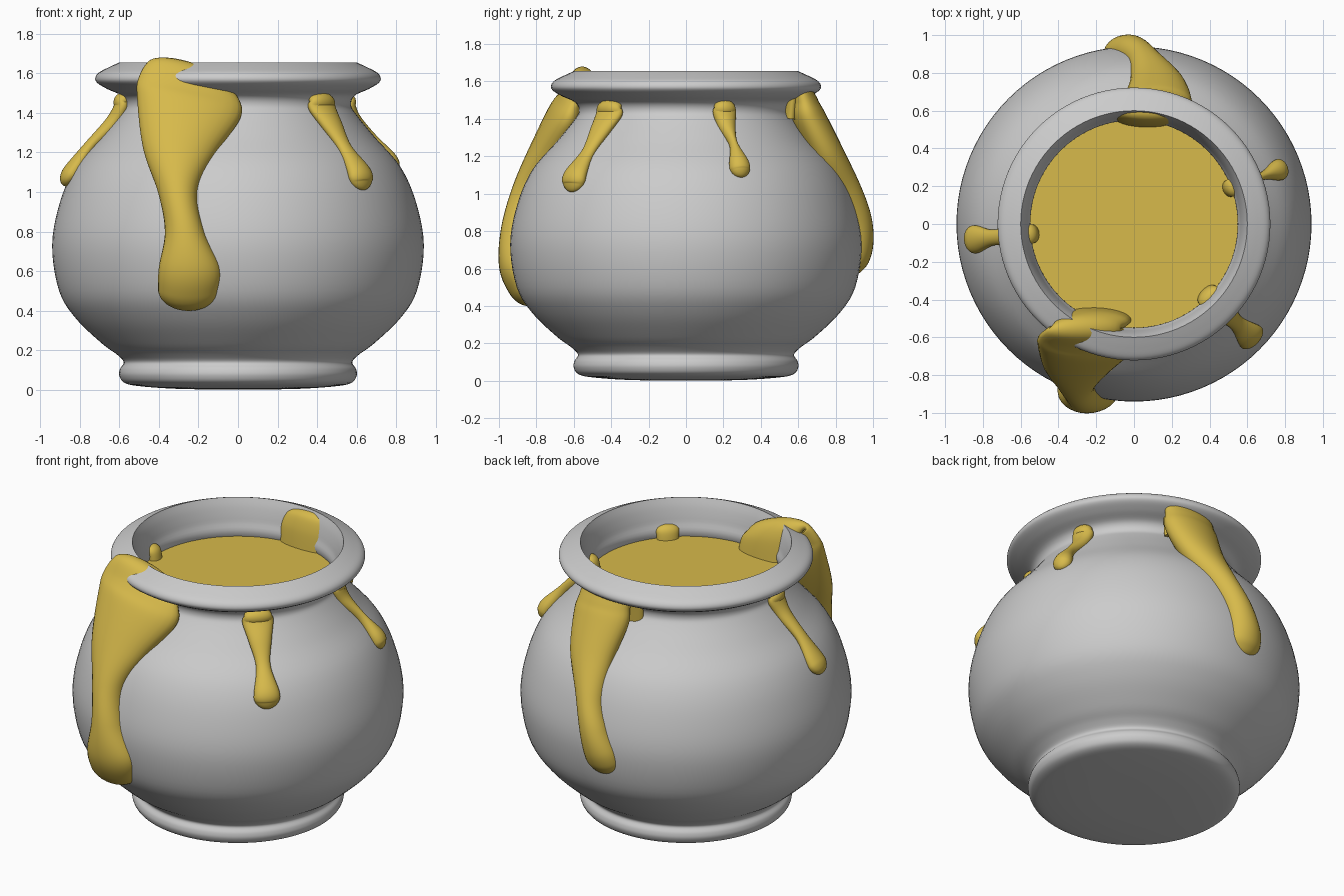
import bpy, bmesh, math
from mathutils import Vector

if "Cube" in bpy.data.objects:
    bpy.data.objects.remove(bpy.data.objects["Cube"])

honey = bpy.data.materials.new("honey")
honey.diffuse_color = (0.68, 0.49, 0.07, 1)
honey.use_nodes = True
honey.node_tree.nodes["Principled BSDF"].inputs["Base Color"].default_value = honey.diffuse_color


def spline(pts, n):
    """Catmull-Rom through tuples of any length."""
    out = []
    for i in range(len(pts) - 1):
        a, b, c, d = pts[max(i - 1, 0)], pts[i], pts[i + 1], pts[min(i + 2, len(pts) - 1)]
        for k in range(n):
            t = k / n
            out.append([0.5 * (2 * q + (r - p) * t + (2 * p - 5 * q + 4 * r - s) * t * t
                        + (3 * q - p - 3 * r + s) * t ** 3) for p, q, r, s in zip(a, b, c, d)])
    out.append(list(pts[-1]))
    return out


def finish(name, bm, mat=None, angle=40):
    bmesh.ops.recalc_face_normals(bm, faces=bm.faces)
    me = bpy.data.meshes.new(name)
    bm.to_mesh(me)
    bm.free()
    ob = bpy.data.objects.new(name, me)
    bpy.context.collection.objects.link(ob)
    if mat:
        me.materials.append(mat)
    bpy.ops.object.select_all(action='DESELECT')
    ob.select_set(True)
    bpy.context.view_layer.objects.active = ob
    bpy.ops.object.shade_smooth_by_angle(angle=math.radians(angle))
    return ob


def bridge(bm, rings):
    for a, b in zip(rings, rings[1:]):
        for i in range(len(a)):
            j = (i + 1) % len(a)
            bm.faces.new((a[i], a[j], b[j], b[i]))


def lathe(name, profile, mat=None, seg=96):
    bm = bmesh.new()
    rings = [[bm.verts.new((max(r, 1e-5) * math.cos(2 * math.pi * i / seg),
                            max(r, 1e-5) * math.sin(2 * math.pi * i / seg), z))
              for i in range(seg)] for r, z in profile]
    bridge(bm, rings)
    bmesh.ops.remove_doubles(bm, verts=bm.verts, dist=1e-4)
    return finish(name, bm, mat)


def drip(name, stations, axis, cap, seg=28):
    """Sweep an ellipse; station = x, y, z, half width, half thickness, sideways tilt."""
    st = spline(stations, 10)
    pos = [Vector(s[:3]) for s in st]
    # extra fine samples near the end give a round tip
    for _ in range(2):
        for k in range(8):
            i = len(st) - 1 - 2 * k
            st.insert(i, [(p + q) / 2 for p, q in zip(st[i - 1], st[i])])
    pos = [Vector(s[:3]) for s in st]
    dist = [0.0]
    for p, q in zip(pos, pos[1:]):
        dist.append(dist[-1] + (q - p).length)
    bm = bmesh.new()
    rings = []
    for i, s in enumerate(st):
        tan = (pos[min(i + 1, len(pos) - 1)] - pos[max(i - 1, 0)]).normalized()
        w = (Vector(axis) + Vector((0, 0, -s[5]))).normalized()
        n = tan.cross(w).normalized()
        d = dist[-1] - dist[i]
        f = math.sqrt(max(1 - (1 - d / cap) ** 2, 1e-4)) if d < cap else 1
        rings.append([bm.verts.new(pos[i] + w * s[3] * f * math.cos(a) + n * s[4] * f * math.sin(a))
                      for a in (2 * math.pi * k / seg for k in range(seg))])
    bridge(bm, rings)
    bm.faces.new(rings[0])
    bm.faces.new(rings[-1])
    return finish(name, bm, honey, 60)


# Pot: foot, belly, neck and flared rim, then the inner wall
outer = [(0, 0), (.3, .004), (.5, .018), (.575, .035), (.6, .07), (.597, .105), (.578, .14),
         (.615, .18), (.69, .235), (.82, .36), (.905, .5), (.94, .73), (.9, .95), (.82, 1.13),
         (.69, 1.28), (.6, 1.39), (.572, 1.44), (.59, 1.487), (.66, 1.52), (.71, 1.55),
         (.722, 1.575), (.705, 1.603), (.655, 1.63), (.6, 1.655)]
inner = [(.6, 1.655), (.58, 1.6), (.563, 1.52), (.555, 1.43), (.66, 1.27), (.79, 1.12),
         (.91, .73), (.79, .37), (.55, .17), (0, .13)]
skin = spline(outer, 5)
lathe("pot", skin + spline(inner, 5)[1:])

# Honey filling the neck
lathe("honey_surface", [(0, 1.43), (.562, 1.43)], honey)

# Two large drips that spill over the rim
drip("front_drip", [
    (-.2, -.50, 1.40, .20, .06, .25), (-.22, -.52, 1.54, .20, .06, .25),
    (-.26, -.555, 1.60, .20, .06, .3), (-.25, -.6, 1.52, .26, .07, .2),
    (-.25, -.64, 1.42, .265, .1, .2), (-.3, -.75, 1.2, .18, .1, .1),
    (-.305, -.84, 1.0, .1, .095, 0), (-.27, -.89, .8, .1, .1, 0),
    (-.245, -.9, .62, .155, .1, 0), (-.25, -.86, .5, .155, .09, 0),
    (-.25, -.8, .41, .15, .08, 0)], (1, 0, 0), .12)
drip("back_drip", [
    (.07, .56, 1.40, .17, .05, 0), (.08, .575, 1.53, .18, .05, 0),
    (.1, .6, 1.595, .17, .05, 0), (.12, .63, 1.5, .17, .07, 0),
    (.125, .66, 1.4, .18, .09, 0), (.12, .76, 1.2, .14, .09, 0),
    (.06, .86, 1.0, .09, .085, 0), (0, .91, .85, .09, .085, 0),
    (-.045, .915, .72, .105, .085, 0), (-.06, .89, .62, .105, .075, 0),
    (-.06, .87, .57, .1, .07, 0)], (1, 0, 0), .1)


def pot_radius(z):
    body = [p for p in skin if .73 < p[1] < 1.45]
    return min(body, key=lambda p: abs(p[1] - z))[0]


# Small radial drips that run down from the neck to a round bead
def small_drip(name, degrees, bottom, top_w, neck_w, bead_w):
    a = math.radians(degrees)
    path = [(.535, 1.4, top_w * .7, .035), (.55, 1.47, top_w * .75, .035),
            (.59, 1.46, top_w * .9, .04)]
    for t, w, h, lift in ((.12, top_w, .04, .015), (.3, top_w * .75, .04, .01), (.55, neck_w, .03, .01),
                          (.8, bead_w * .95, .045, .01), (.92, bead_w, .045, .01),
                          (1, bead_w * .95, .04, .01)):
        z = 1.48 + (bottom - 1.48) * t
        path.append((pot_radius(z) + lift, z, w, h))
    drip(name, [(r * math.cos(a), r * math.sin(a), z, w, h, 0) for r, z, w, h in path],
         (-math.sin(a), math.cos(a), 0), bead_w)


small_drip("front_right_drip", -44, 1.01, .09, .042, .077)
small_drip("right_drip", 20.5, 1.09, .065, .022, .056)
small_drip("left_drip", 185.5, 1.03, .07, .042, .075)
